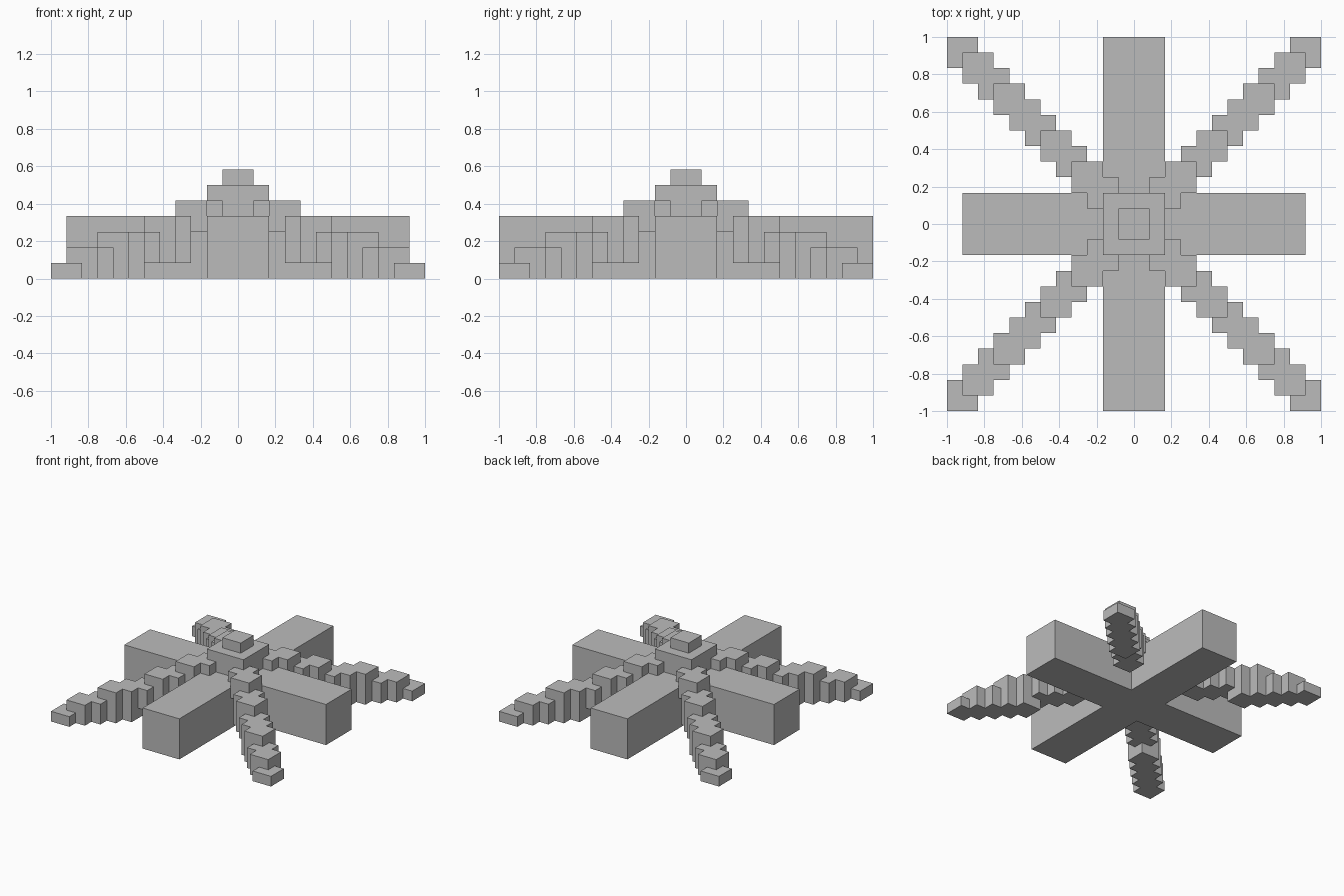
import bpy
import bmesh
from mathutils import Matrix, Vector

U = 1 / 12  # block grid unit

cube = bpy.data.objects.get("Cube")
if cube:
    bpy.data.objects.remove(cube, do_unlink=True)

grey = bpy.data.materials.new("stone grey")
grey.use_nodes = True
colour = (0.5, 0.5, 0.5, 1)
grey.diffuse_color = colour
grey.node_tree.nodes["Principled BSDF"].inputs["Base Color"].default_value = colour


def add_object(name, bm):
    bmesh.ops.recalc_face_normals(bm, faces=bm.faces)
    mesh = bpy.data.meshes.new(name)
    bm.to_mesh(mesh)
    bm.free()
    mesh.materials.append(grey)
    obj = bpy.data.objects.new(name, mesh)
    bpy.context.collection.objects.link(obj)
    return obj


def add_box(bm, low, high):
    low, high = Vector(low) * U, Vector(high) * U
    matrix = Matrix.Translation((low + high) / 2) @ Matrix.Diagonal((high - low).to_4d())
    bmesh.ops.create_cube(bm, size=1, matrix=matrix)


# Cross-shaped base, extruded from its plan outline
half, arm_x, arm_y, arm_height = 2, 11, 12, 4
quarter = [(arm_x, half), (half, half), (half, arm_y)]
outline = (quarter
           + [(-x, y) for x, y in reversed(quarter)]
           + [(-x, -y) for x, y in quarter]
           + [(x, -y) for x, y in reversed(quarter)])
bm = bmesh.new()
floor = bm.faces.new([bm.verts.new((x * U, y * U, 0)) for x, y in outline])
raised = bmesh.ops.extrude_face_region(bm, geom=[floor], use_keep_orig=True)["geom"]
bmesh.ops.translate(bm, vec=(0, 0, arm_height * U),
                    verts=[v for v in raised if isinstance(v, bmesh.types.BMVert)])
add_object("cross_base", bm)

# Stepped centre
for name, r, z0, z1 in (("centre_block", 2, 4, 6), ("centre_cap", 1, 6, 7)):
    bm = bmesh.new()
    add_box(bm, (-r, -r, z0), (r, r, z1))
    add_object(name, bm)

# Diagonal legs: overlapping blocks from the centre outwards (bottom, top)
steps = [(3, 5), (3, 5), (1, 4), (1, 4), (1, 3),
         (0, 3), (0, 3), (0, 2), (0, 2), (0, 1)]
for side, sx in (("left", 1), ("right", -1)):
    for end, sy in (("front", -1), ("back", 1)):
        bm = bmesh.new()
        for i, (z0, z1) in enumerate(steps, start=1):
            cx, cy = sx * (i + 1), sy * (i + 1)
            add_box(bm, (cx - 1, cy - 1, z0), (cx + 1, cy + 1, z1))
        add_object(f"{end}_{side}_leg", bm)
